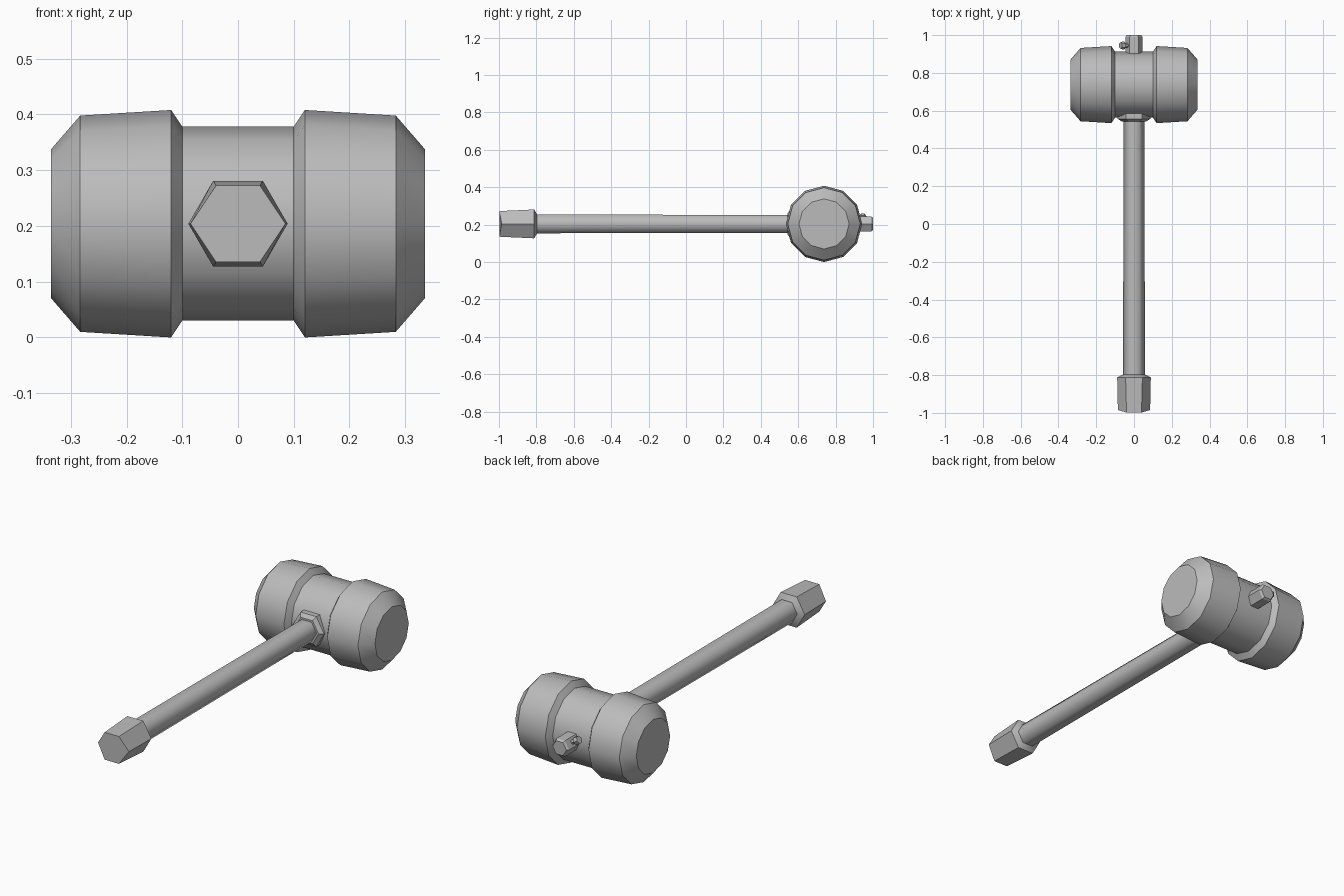
import bpy
import bmesh
from math import cos, sin, pi, radians
from mathutils import Matrix, Vector

default = bpy.data.objects.get("Cube")
if default:
    bpy.data.objects.remove(default, do_unlink=True)

grey = bpy.data.materials.new("plain_grey")
grey.use_nodes = True
colour = (0.5, 0.5, 0.5, 1)
grey.diffuse_color = colour
grey.node_tree.nodes["Principled BSDF"].inputs["Base Color"].default_value = colour

AXIS_Z = 0.204
HEAD_Y = 0.738


def turned(name, profile, sides, direction, origin, angle, adjust=None):
    """Closed faceted solid from (distance, radius) pairs along a direction."""
    axis = Vector(direction).normalized()
    side = Vector((1, 0, 0)) if abs(axis.y) > 0.9 else Vector((0, 1, 0))
    up = axis.cross(side)
    bm = bmesh.new()
    rings = []
    for d, r in profile:
        rings.append([bm.verts.new(Vector(origin) + axis * d
                                   + side * r * cos(2 * pi * i / sides)
                                   + up * r * sin(2 * pi * i / sides))
                      for i in range(sides)])
    for a, b in zip(rings, rings[1:]):
        for i in range(sides):
            j = (i + 1) % sides
            bm.faces.new((a[i], a[j], b[j], b[i]))
    bm.faces.new(rings[0])
    bm.faces.new(rings[-1])
    if adjust:
        adjust(rings)
    bmesh.ops.recalc_face_normals(bm, faces=bm.faces)
    mesh = bpy.data.meshes.new(name)
    bm.to_mesh(mesh)
    bm.free()
    mesh.materials.append(grey)
    obj = bpy.data.objects.new(name, mesh)
    bpy.context.collection.objects.link(obj)
    bpy.ops.object.select_all(action='DESELECT')
    obj.select_set(True)
    bpy.context.view_layer.objects.active = obj
    bpy.ops.object.shade_smooth_by_angle(angle=radians(angle))
    return obj


def bow_end(rings):
    # Pull the side corners of the pommel end back and out a little
    for v in rings[0]:
        if abs(v.co.z - AXIS_Z) < 0.01:
            v.co.y += 0.013
            v.co.x *= 1.08


# Mallet head: two barrel ends joined by a narrower waist
half = [(0.1, 0.174), (0.12, 0.204), (0.283, 0.194), (0.335, 0.134)]
head = [(-d, r) for d, r in reversed(half)] + half
turned("mallet_head", head, 12, (1, 0, 0), (0, HEAD_Y, AXIS_Z), 35)

# Six-sided handle parts along y
centre = (0, 0, AXIS_Z)
along = (0, 1, 0)
turned("handle", [(-0.82, 0.058), (0.6, 0.055)], 6, along, centre, 65)
turned("pommel", [(-0.998, 0.079), (-0.812, 0.089), (-0.797, 0.06)],
       6, along, centre, 30, bow_end)
turned("collar", [(0.543, 0.066), (0.557, 0.087), (0.6, 0.087)],
       6, along, centre, 30)
turned("handle_tip", [(0.88, 0.046), (0.99, 0.046), (1.0, 0.038)],
       6, along, centre, 30)

# Small locking pin on the handle tip
turned("locking_pin", [(0.02, 0.012), (0.06, 0.012), (0.06, 0.021), (0.082, 0.019)],
       6, (-cos(pi / 6), 0, sin(pi / 6)), (0, 0.945, AXIS_Z), 30)
